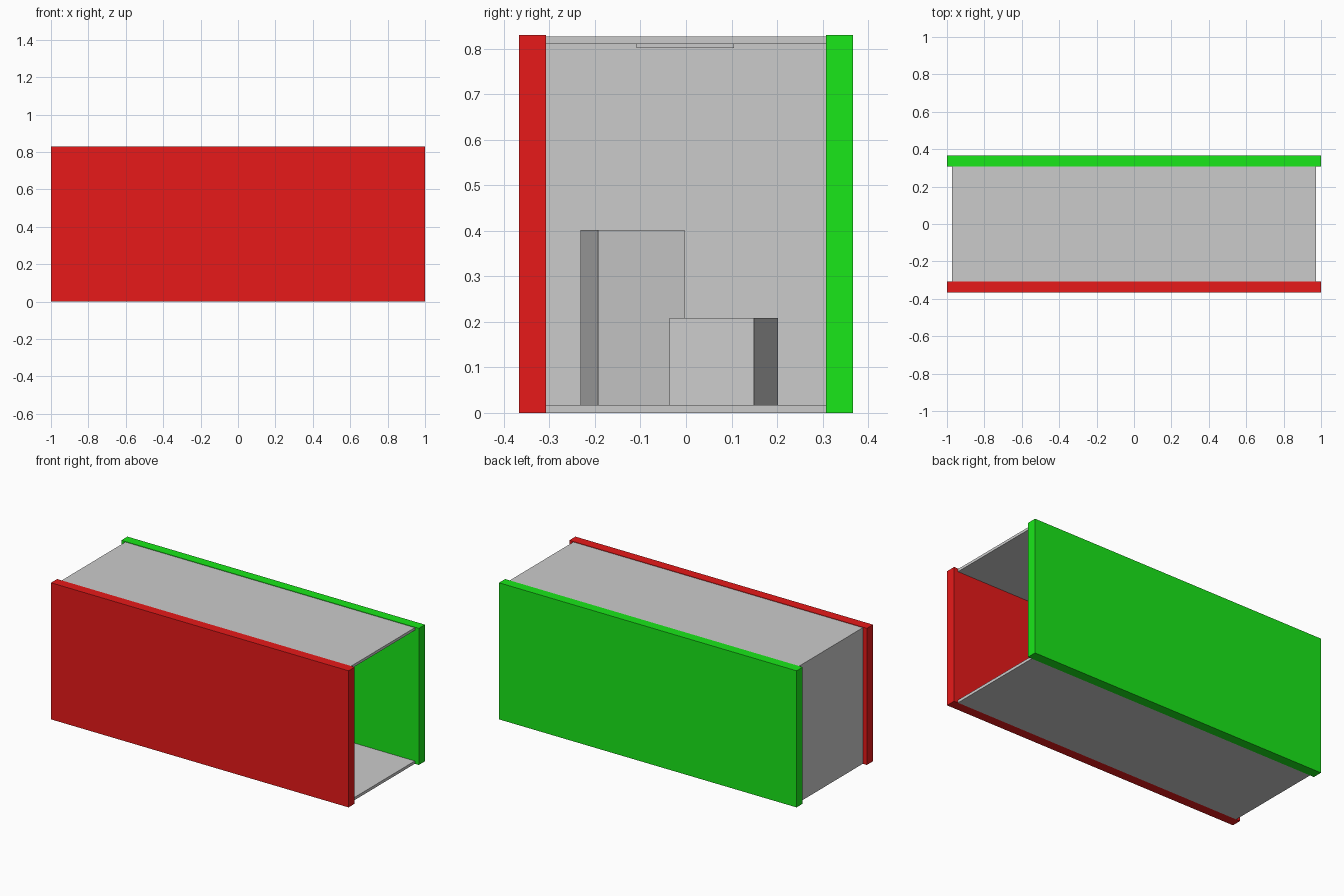
import bpy
from math import radians

if "Cube" in bpy.data.objects:
    bpy.data.objects.remove(bpy.data.objects["Cube"])


def material(name, color):
    mat = bpy.data.materials.new(name)
    mat.diffuse_color = color
    mat.use_nodes = True
    mat.node_tree.nodes["Principled BSDF"].inputs["Base Color"].default_value = mat.diffuse_color
    return mat


def box(name, x, y, z, mat=None, turn=0):
    """Box from (min, max) ranges, turned about its own vertical axis."""
    bpy.ops.mesh.primitive_cube_add(
        size=1,
        location=[(a + b) / 2 for a, b in (x, y, z)],
        rotation=(0, 0, radians(turn)))
    obj = bpy.context.object
    obj.name = name
    obj.scale = [b - a for a, b in (x, y, z)]
    if mat:
        obj.data.materials.append(mat)
    return obj


def block(name, x, y, side, top, turn):
    """Square block standing on the floor."""
    h = side / 2
    return box(name, (x - h, x + h), (y - h, y + h), (FLOOR, top), turn=turn)


FLOOR = 0.017
INNER = (-0.308, 0.308)
DEPTH = (-0.96, 0.973)

# Coloured side walls
box("left_wall", (-1, 1), (-0.367, -0.308), (0, 0.83),
    material("red", (0.8, 0.01, 0.01, 1)))
box("right_wall", (-1, 1), (0.308, 0.367), (0, 0.83),
    material("green", (0.01, 0.8, 0.01, 1)))

# Floor, ceiling and back wall; the +x end stays open
box("floor", DEPTH, INNER, (0, FLOOR))
box("ceiling", DEPTH, INNER, (0.811, 0.827))
box("back_wall", (-0.973, -0.96), INNER, (0, 0.827))

# Ceiling light panel
box("light_panel", (-0.56, -0.345), (-0.109, 0.106), (0.802, 0.811))

# Two turned blocks on the floor, the short one nearer the open end
block("tall_block", -0.6, -0.1175, 0.194, 0.402, 11.6)
block("short_block", -0.33, 0.0825, 0.193, 0.209, -15.9)
